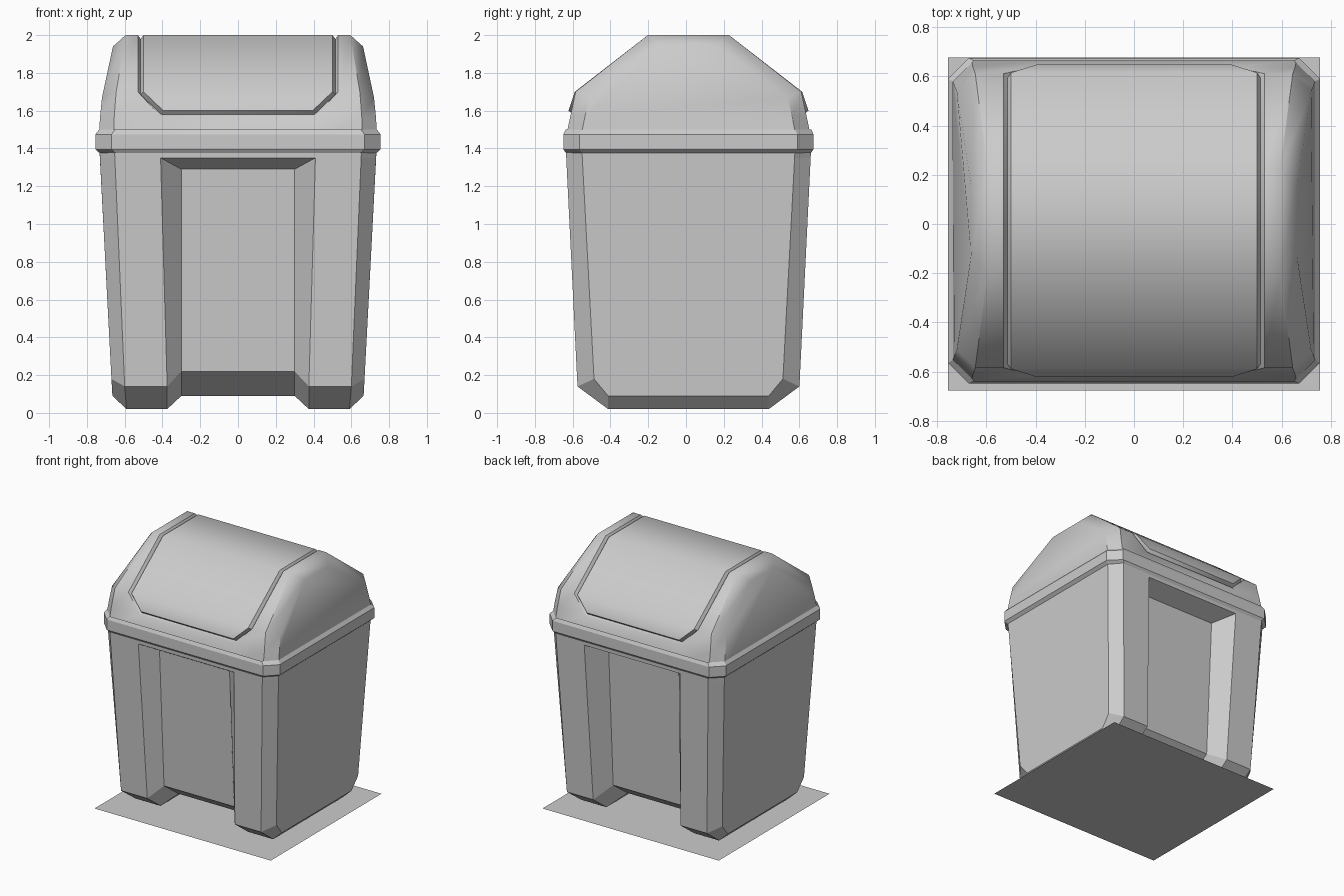
import bpy, bmesh, math

if "Cube" in bpy.data.objects:
    bpy.data.objects.remove(bpy.data.objects["Cube"])

YC = 0.013  # bin body sits slightly off centre in y


def ring(front, back=None):
    """Closed side outline from half outlines of (x, half_depth, z)."""
    back = back or front
    return ([(x, YC - h, z) for x, h, z in front] +
            [(x, YC + h, z) for x, h, z in reversed(back)])


def mirrored(sections):
    """Outer-to-inner right-hand sections -> full left-to-right list."""
    left = [[(-x, y, z) for x, y, z in s] for s in sections]
    return left + sections[::-1]


def loft(name, sections, cap=True, smooth=None):
    bm = bmesh.new()
    rows = [[bm.verts.new(p) for p in s] for s in sections]
    n = len(rows[0])
    for a, b in zip(rows, rows[1:]):
        for i in range(n):
            j = (i + 1) % n
            bm.faces.new((a[i], a[j], b[j], b[i]))
    if cap:
        bm.faces.new(rows[0])
        bm.faces.new(rows[-1])
    # repeated points collapse into corners
    bmesh.ops.remove_doubles(bm, verts=bm.verts, dist=1e-4)
    bmesh.ops.recalc_face_normals(bm, faces=bm.faces)
    me = bpy.data.meshes.new(name)
    bm.to_mesh(me)
    bm.free()
    ob = bpy.data.objects.new(name, me)
    bpy.context.collection.objects.link(ob)
    if smooth:
        bpy.ops.object.select_all(action='DESELECT')
        ob.select_set(True)
        bpy.context.view_layer.objects.active = ob
        bpy.ops.object.shade_smooth_by_angle(angle=math.radians(smooth))
    return ob


# Body: chamfered sides, recessed front and back panels, channel below
side = [(.735, .565, 1.42), (.731, .562, 1.35), (.731, .562, 1.35),
        (.67, .50, .18), (.665, .425, .09)]
edge = [(.655, .650, 1.42), (.652, .647, 1.35), (.652, .647, 1.35),
        (.60, .5875, .14), (.59, .425, .02)]
lip = [(x, h, z) for x, (_, h, z) in zip((.41, .41, .41, .375, .375), edge)]


def recess(d):
    return [(.30, .650, 1.42), (.30, .647, 1.35), (.30, .645 - d, 1.29),
            (.30, .59 - d, .22), (.30, .41 - d, .09)]


loft("bin_body", mirrored([ring(side), ring(edge), ring(lip),
                           ring(recess(.10), recess(.14))]))


# Rim: octagonal band with bevelled top and bottom
def octagon(hx, hy, z, c=.085):
    pts = [(hx, hy - c), (hx - c, hy), (c - hx, hy), (-hx, hy - c),
           (-hx, c - hy), (c - hx, -hy), (hx - c, -hy), (hx, c - hy)]
    return [(x, y + YC, z) for x, y in pts]


loft("rim", [octagon(.732, .648, 1.375), octagon(.755, .662, 1.395),
             octagon(.755, .662, 1.475), octagon(.735, .650, 1.50)], cap=False)

# Lid: faceted dome with a grooved flap wrapped over the top
low = (.41, .651, 1.45)
hem = (.41, .6255, 1.57)
groove = (.405, .612, 1.58)
lid_side = [(.738, .572, 1.45)] + [(.73, .548, 1.57)] * 3 + \
           [(.72, .525, 1.67), (.662, .14, 1.94)]
lid_edge = [(.66, .651, 1.45)] + [(.655, .6255, 1.57)] * 3 + \
           [(.645, .5975, 1.70), (.595, .215, 2.0)]
flap_outer = [low, hem, hem, hem, (.53, .5975, 1.70), (.53, .215, 2.0)]
flap_groove = [low, hem, groove, groove, (.515, .58, 1.685), (.515, .205, 1.98)]
flap_inner = [low, hem, groove, (.395, .635, 1.60),
              (.50, .602, 1.70), (.50, .215, 2.0)]
loft("lid", mirrored([ring(s) for s in (lid_side, lid_edge, flap_outer,
                                        flap_groove, flap_inner)]), smooth=42)

# Flat base sheet under the bin
bpy.ops.mesh.primitive_plane_add(size=1)
base = bpy.context.object
base.name = "base_sheet"
base.scale = (1.51, 1.355, 1)
